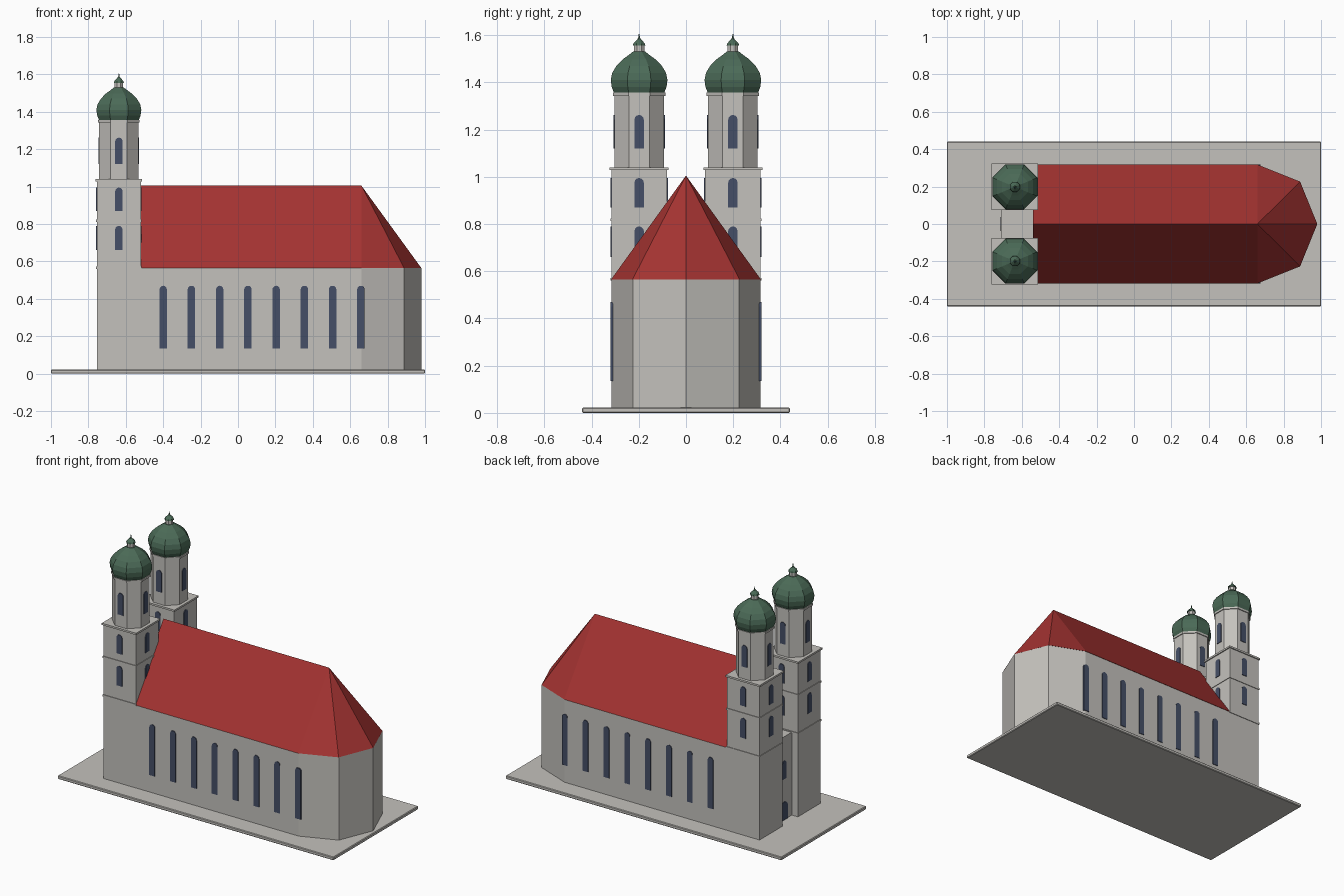
import bpy, bmesh, math
from mathutils import Matrix, Vector

if "Cube" in bpy.data.objects:
    bpy.data.objects.remove(bpy.data.objects["Cube"], do_unlink=True)


def material(name, rgb):
    m = bpy.data.materials.new(name)
    m.diffuse_color = (*rgb, 1)
    m.use_nodes = True
    m.node_tree.nodes["Principled BSDF"].inputs["Base Color"].default_value = (*rgb, 1)
    return m


STONE = material("pale_stone", (0.55, 0.535, 0.505))
TILE = material("red_tile", (0.37, 0.033, 0.031))
COPPER = material("green_copper", (0.07, 0.145, 0.095))
GLASS = material("dark_blue_glass", (0.06, 0.078, 0.135))


def finish(name, bm, *mats):
    bmesh.ops.recalc_face_normals(bm, faces=bm.faces[:])
    mesh = bpy.data.meshes.new(name)
    bm.to_mesh(mesh)
    bm.free()
    for m in mats:
        mesh.materials.append(m)
    ob = bpy.data.objects.new(name, mesh)
    bpy.context.collection.objects.link(ob)
    return ob


def box(name, cx, cy, hx, hy, z0, z1, mat=STONE):
    bm = bmesh.new()
    bmesh.ops.create_cube(bm, size=2)
    bmesh.ops.transform(bm, verts=bm.verts, matrix=Matrix.Translation(
        (cx, cy, (z0 + z1) / 2)) @ Matrix.Diagonal((hx, hy, (z1 - z0) / 2, 1)))
    return finish(name, bm, mat)


def prism(name, points, offset, mat):
    """Extrude a flat outline by an offset."""
    bm = bmesh.new()
    face = bm.faces.new([bm.verts.new(p) for p in points])
    moved = bmesh.ops.extrude_face_region(bm, geom=[face])["geom"]
    bmesh.ops.translate(bm, vec=offset,
                        verts=[g for g in moved if isinstance(g, bmesh.types.BMVert)])
    # keep the starting cap so the solid is closed
    if not face.is_valid:
        bmesh.ops.holes_fill(bm, edges=bm.edges[:])
    return finish(name, bm, mat)


def arch(name, x, y, turn, z0, z1, width=0.04):
    """Round-headed plate on a wall; turn is the direction the wall faces."""
    r = width / 2
    outline = [(-r, z0), (r, z0)]
    outline += [(r * math.cos(math.pi * i / 6), z1 - r + r * math.sin(math.pi * i / 6))
                for i in range(7)]
    out = Vector((math.cos(turn), math.sin(turn), 0))
    side = Vector((-out.y, out.x, 0))
    start = Vector((x, y, 0)) - out * 0.005
    pts = [start + side * u + Vector((0, 0, z)) for u, z in outline]
    return prism(name, pts, out * 0.009, GLASS)


def octagon(name, x, y, profile, mat):
    """Eight-sided turning; profile holds (flat-side distance, height)."""
    bm = bmesh.new()
    rings = []
    for a, z in profile:
        r = a / math.cos(math.pi / 8)
        rings.append([bm.verts.new((x + r * math.cos(math.pi * (k + 0.5) / 4),
                                    y + r * math.sin(math.pi * (k + 0.5) / 4), z))
                      for k in range(8)])
    for lo, hi in zip(rings, rings[1:]):
        for k in range(8):
            j = (k + 1) % 8
            bm.faces.new((lo[k], lo[j], hi[j], hi[k]))
    bm.faces.new(rings[0])
    bm.faces.new(rings[-1])
    return finish(name, bm, mat)


FLOOR, EAVE, RIDGE = 0.022, 0.565, 1.005
WEST, HIP = -0.54, 0.66

# Ground slab with a small chamfer
slab = box("ground_slab", 0, 0, 1, 0.44, 0, FLOOR)
chamfer = slab.modifiers.new("chamfer", "BEVEL")
chamfer.width = 0.004
chamfer.segments = 1

# Nave walls with a faceted east end
half = [(WEST, -0.315), (HIP, -0.315), (0.888, -0.225), (0.98, 0)]
plan = half + [(x, -y) for x, y in reversed(half[:-1])]
prism("nave_walls", [(x, y, FLOOR) for x, y in plan], (0, 0, EAVE - FLOOR), STONE)

# Hipped roof with a stone gable at the west end
bm = bmesh.new()
eave = [bm.verts.new((x, y * 1.008, EAVE)) for x, y in plan]
west_top = bm.verts.new((WEST, 0, RIDGE))
east_top = bm.verts.new((HIP, 0, RIDGE))
bm.faces.new((eave[0], eave[1], east_top, west_top))
bm.faces.new((eave[-2], eave[-1], west_top, east_top))
for a, b in zip(eave[1:-2], eave[2:-1]):
    bm.faces.new((a, b, east_top))
bm.faces.new((eave[-1], eave[0], west_top)).material_index = 1
bm.faces.new(eave)
finish("nave_roof", bm, TILE, STONE)

# Tall nave windows along both sides
for s, label in ((-1, "front"), (1, "back")):
    for i in range(8):
        arch(f"nave_window_{label}_{i + 1}", -0.4 + 0.151 * i, s * 0.315,
             s * math.pi / 2, 0.135, 0.47)

# Entrance front between the towers
box("entrance_block", -0.61, 0, 0.1, 0.09, FLOOR, EAVE)
arch("entrance_door", -0.71, 0, math.pi, FLOOR, 0.14, 0.075)
arch("entrance_window", -0.71, 0, math.pi, 0.29, 0.41)

# Twin towers
DOME = [(0.106, 1.355), (0.116, 1.38), (0.12, 1.41), (0.114, 1.44), (0.096, 1.47),
        (0.07, 1.497), (0.045, 1.515), (0.026, 1.53)]
TX, HALF, DRUM = -0.637, 0.1175, 0.105
for s, label in ((-1, "front"), (1, "back")):
    ty = s * 0.1985
    box(f"tower_{label}", TX, ty, HALF, HALF, FLOOR, 1.035)
    for n, (z, grow) in enumerate(((0.56, 0.004), (0.812, 0.004), (1.028, 0.007))):
        box(f"tower_cornice_{label}_{n + 1}", TX, ty, HALF + grow, HALF + grow, z, z + 0.012)
    octagon(f"drum_{label}", TX, ty, [(DRUM, 1.035), (DRUM, 1.345)], STONE)
    octagon(f"drum_cornice_{label}", TX, ty, [(0.111, 1.343), (0.111, 1.356)], STONE)
    octagon(f"dome_{label}", TX, ty, DOME, COPPER)
    octagon(f"lantern_{label}", TX, ty, [(0.022, 1.525), (0.022, 1.557)], STONE)
    octagon(f"lantern_cap_{label}", TX, ty,
            [(0.027, 1.555), (0.024, 1.565), (0.008, 1.582), (0.003, 1.59), (0.002, 1.604)],
            COPPER)
    # Windows on every side, at three levels
    for k in range(4):
        turn = k * math.pi / 2
        for level, dist, z0, z1 in (("low", HALF, 0.66, 0.79), ("mid", HALF, 0.87, 0.995),
                                    ("drum", DRUM, 1.12, 1.262)):
            arch(f"tower_window_{label}_{level}_{k + 1}", TX + dist * math.cos(turn),
                 ty + dist * math.sin(turn), turn, z0, z1)
